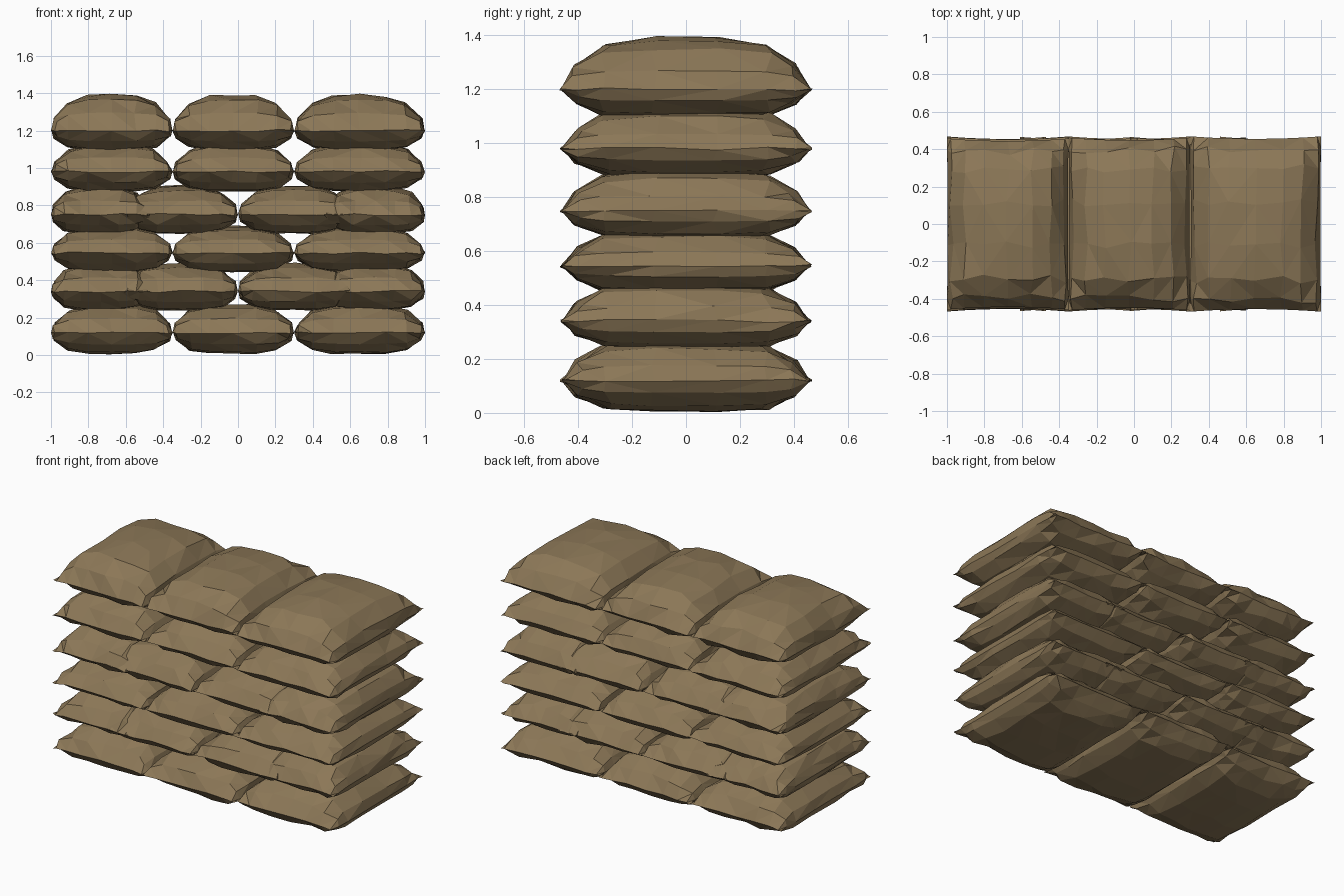
import bpy, bmesh, random

if "Cube" in bpy.data.objects:
    bpy.data.objects.remove(bpy.data.objects["Cube"])

random.seed(7)

# burlap colour
cloth = bpy.data.materials.new("burlap")
cloth.diffuse_color = (0.26, 0.185, 0.095, 1)
cloth.use_nodes = True
cloth.node_tree.nodes["Principled BSDF"].inputs["Base Color"].default_value = cloth.diffuse_color

US = [-1, -0.94, -0.72, -0.4, 0, 0.4, 0.72, 0.94, 1]
FX = [0, 0.36, 0.76, 0.96, 1, 0.96, 0.76, 0.36, 0]
VS = [-1, -0.87, -0.65, -0.25, 0.25, 0.65, 0.87, 1]
FY = [0, 0.49, 0.84, 1, 1, 0.84, 0.49, 0]


def sandbag(name, x0, x1, seam, up, down):
    """Pillow with a pinched rectangular seam, bulging up and down."""
    bm = bmesh.new()
    cx, hx, hy = (x0 + x1) / 2, (x1 - x0) / 2, 0.463 + random.uniform(-0.006, 0.006)
    nu, nv = len(US), len(VS)
    edge = {}

    def jit(a):
        return random.uniform(-a, a)

    for side, height in ((1, up), (-1, down)):
        grid = []
        for i, u in enumerate(US):
            row = []
            for j, v in enumerate(VS):
                rim = i in (0, nu - 1) or j in (0, nv - 1)
                if rim and (i, j) in edge:
                    row.append(edge[i, j])
                    continue
                lo, hi = sorted((FX[i], FY[j]))
                z = lo * hi ** 0.5
                if side < 0:
                    z = min(1, z * 1.12)
                # long seams draw in slightly between the corners
                x = cx + u * hx * (1 - 0.012 * (1 - v * v))
                y = v * hy * (1 - 0.03 * (1 - u * u))
                if not rim:
                    x, y = x + jit(0.012), y + jit(0.02)
                    z *= 1 + jit(0.04)
                vert = bm.verts.new((x, y, seam + side * height * z + (jit(0.006) if rim else 0)))
                if rim:
                    edge[i, j] = vert
                row.append(vert)
            grid.append(row)
        for i in range(nu - 1):
            for j in range(nv - 1):
                q = [grid[i][j], grid[i + 1][j], grid[i + 1][j + 1], grid[i][j + 1]]
                bm.faces.new(q if side > 0 else q[::-1])
    # fold quads into irregular flat facets
    bmesh.ops.triangulate(bm, faces=bm.faces[:], quad_method='SHORT_EDGE')
    bmesh.ops.recalc_face_normals(bm, faces=bm.faces[:])
    mesh = bpy.data.meshes.new(name)
    bm.to_mesh(mesh)
    bm.free()
    mesh.materials.append(cloth)
    bpy.context.collection.objects.link(bpy.data.objects.new(name, mesh))


# courses: seam height, rise above it, drop below it, staggered or not
aligned = [(-1, -0.35), (-0.35, 0.30), (0.30, 1)]
staggered = [(-1, -0.47), (-0.61, 0), (0, 0.60), (0.46, 1)]
courses = [
    (0.12, 0.155, 0.112, aligned),
    (0.34, 0.15, 0.10, staggered),
    (0.545, 0.145, 0.10, aligned),
    (0.75, 0.155, 0.10, staggered),
    (0.98, 0.155, 0.105, aligned),
    (1.20, 0.193, 0.105, aligned),
]
for r, (seam, up, down, spans) in enumerate(courses):
    for c, (x0, x1) in enumerate(spans):
        sandbag(f"sandbag_row{r + 1}_{c + 1}", x0, x1, seam, up, down)
